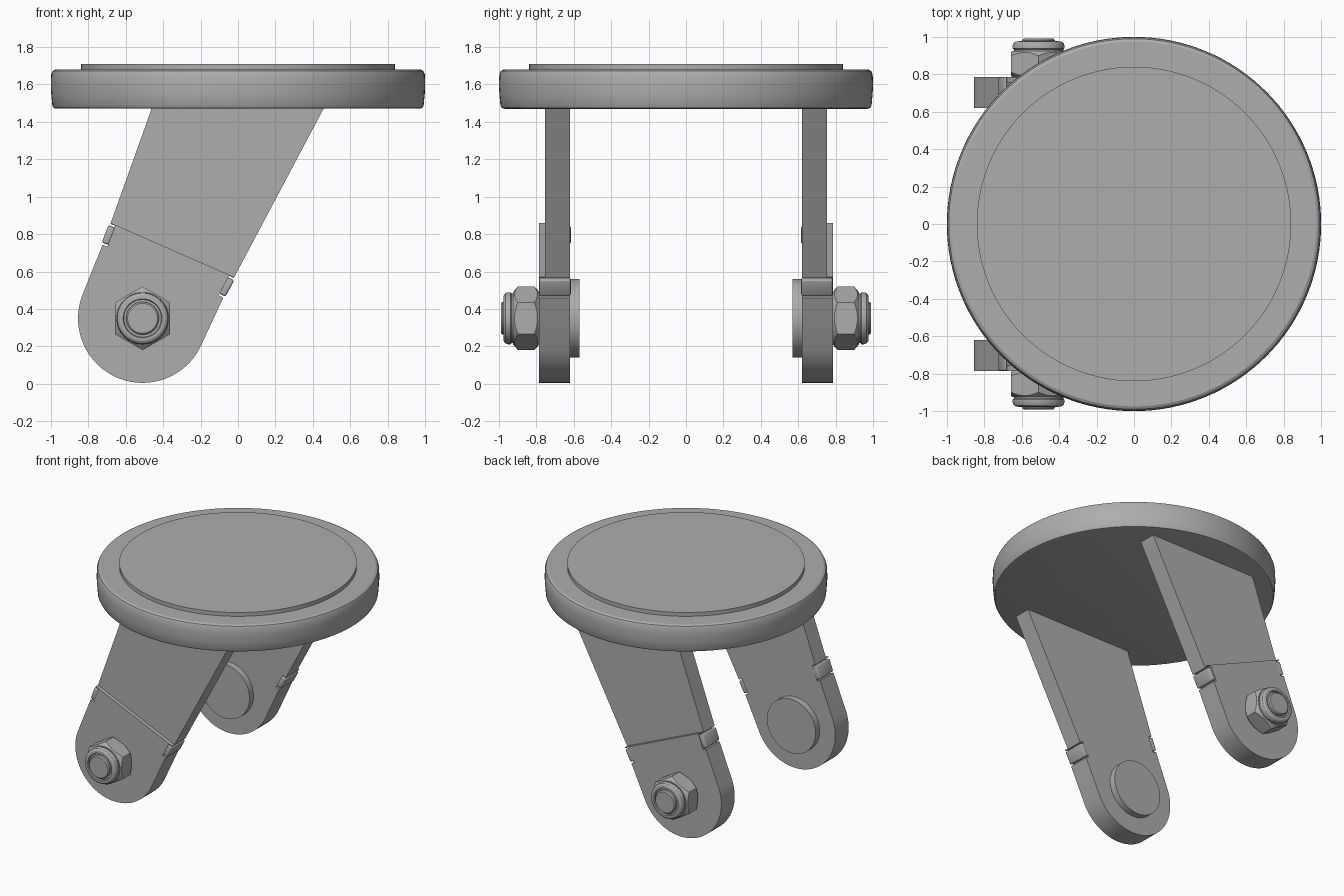
import bpy, bmesh
from math import sin, cos, tan, pi, radians
from mathutils import Vector, Matrix

if "Cube" in bpy.data.objects:
    bpy.data.objects.remove(bpy.data.objects["Cube"])

grey = bpy.data.materials.new("steel_grey")
grey.use_nodes = True
grey.diffuse_color = (0.42, 0.42, 0.42, 1)
grey.node_tree.nodes["Principled BSDF"].inputs["Base Color"].default_value = grey.diffuse_color

AXLE = Vector((-0.51, 0, 0.35))
PLATE_R = 0.345
INNER, CORE, OUTER = 0.62, 0.755, 0.785


def finish(name, bm, paired=False, angle=28):
    """Turn a bmesh into a shaded object, mirrored front to back if paired."""
    bmesh.ops.recalc_face_normals(bm, faces=bm.faces)
    mesh = bpy.data.meshes.new(name)
    bm.to_mesh(mesh)
    bm.free()
    mesh.materials.append(grey)
    obj = bpy.data.objects.new(name, mesh)
    bpy.context.collection.objects.link(obj)
    bpy.ops.object.select_all(action="DESELECT")
    obj.select_set(True)
    bpy.context.view_layer.objects.active = obj
    bpy.ops.object.shade_smooth_by_angle(angle=radians(angle))
    if paired:
        mirror = obj.modifiers.new("front_copy", "MIRROR")
        mirror.use_axis = (False, True, False)
        mirror.use_mirror_merge = False
    return obj


def loft(name, rings, place, steps, **kw):
    """Closed turned part; each ring maps an angle to (radius, height)."""
    bm = bmesh.new()
    loops = []
    for ring in rings:
        loop = []
        for i in range(steps):
            a = 2 * pi * i / steps
            r, h = ring(a)
            loop.append(bm.verts.new(place(r * sin(a), r * cos(a), h)))
        loops.append(loop)
    for low, high in zip(loops, loops[1:]):
        for i in range(steps):
            j = (i + 1) % steps
            bm.faces.new((low[i], low[j], high[j], high[i]))
    bm.faces.new(loops[0])
    bm.faces.new(loops[-1])
    return finish(name, bm, **kw)


def upright(u, v, h):
    return Vector((u, v, h))


def on_axle(u, v, h):
    return Vector((AXLE.x + u, h, AXLE.z + v))


def turned(profile):
    return [lambda a, p=p: p for p in profile]


def slab(name, outline, y0, y1):
    """Extrude an x-z outline between two depths."""
    bm = bmesh.new()
    face = bm.faces.new([bm.verts.new((x, y0, z)) for x, z in outline])
    out = bmesh.ops.extrude_face_region(bm, geom=[face])
    verts = [g for g in out["geom"] if isinstance(g, bmesh.types.BMVert)]
    bmesh.ops.translate(bm, verts=verts, vec=(0, y1 - y0, 0))
    return finish(name, bm, paired=True)


def tab(name, top, along, outward):
    """Rounded tab folded round the edge of the leg."""
    along, outward = Vector(along).normalized(), Vector(outward).normalized()
    centre = Vector(top) + along * 0.065 - outward * 0.012
    centre.y = (INNER - 0.004 + OUTER) / 2
    basis = Matrix((outward, (0, 1, 0), along)).transposed().to_4x4()
    size = Matrix.Diagonal((0.04, OUTER - INNER + 0.004, 0.1, 1))
    bm = bmesh.new()
    bmesh.ops.create_cube(bm, size=1, matrix=Matrix.Translation(centre) @ basis @ size)
    bmesh.ops.bevel(bm, geom=bm.edges[:], offset=0.012, segments=3,
                    profile=0.5, affect="EDGES")
    finish(name, bm, paired=True)


# Round top plate with softened rims and a raised disc
loft("top_plate", turned([(0.97, 1.47), (0.985, 1.474), (0.992, 1.487), (0.998, 1.55),
                          (1, 1.6), (0.998, 1.655), (0.99, 1.672), (0.975, 1.68)]),
     upright, 128)
loft("raised_disc", turned([(0.84, 1.675), (0.84, 1.71)]), upright, 128)

# Leg outlines: round foot, with a notch for a tab in each sloping edge
left_top, right_top = Vector((-0.68, 0.86)), Vector((-0.02, 0.57))
left_dir = Vector((-0.35, -0.937))
right_dir = Vector((-0.47, -0.883))
left_out = Vector((-0.937, 0.35))
right_out = Vector((0.883, -0.47))


def notch(top, along, outward):
    a, b = top + along * 0.006, top + along * 0.125
    return [a, a - outward * 0.028, b - outward * 0.028, b]


start, end = radians(-28), radians(-200.5)
foot = []
for i in range(37):
    a = start + (end - start) * i / 36
    foot.append((AXLE.x + PLATE_R * cos(a), AXLE.z + PLATE_R * sin(a)))
lower = notch(right_top, right_dir, right_out) + foot + \
    notch(left_top, left_dir, left_out)[::-1]
slab("leg", [(-0.46, 1.475), (0.46, 1.475), right_top] + lower + [left_top], INNER, CORE)
slab("outer_plate", [right_top] + lower + [left_top], CORE - 0.003, OUTER)

# Folded tabs on both edges
for side, top, along, outward in (("left", right_top, right_dir, right_out),
                                  ("right", left_top, left_dir, left_out)):
    tab(side + "_tab", (top.x, 0, top.y), (along.x, 0, along.y), (outward.x, 0, outward.y))

# Axle bolt: flat inner head and threaded end
loft("bolt_head", turned([(0.21, 0.57), (0.21, INNER + 0.005)]), on_axle, 64, paired=True)
loft("bolt_end", turned([(0.088, 0.75), (0.088, 0.982), (0.08, 0.99)]),
     on_axle, 48, paired=True)

# Hexagonal nut with conical chamfers at both ends
HEX_R = 0.17
FLAT = HEX_R * cos(pi / 6)


def hex_radius(a):
    return FLAT / cos((a % (pi / 3)) - pi / 6)


def chamfer(end, sign):
    return lambda a: (hex_radius(a), end + sign * (0.008 + 0.8 * (hex_radius(a) - FLAT)))


loft("nut", [lambda a: (FLAT - 0.008, OUTER - 0.002), chamfer(OUTER, 1),
             chamfer(0.925, -1), lambda a: (FLAT - 0.008, 0.925)],
     on_axle, 48, paired=True)

# Rounded locking collar on the nut
loft("nut_collar", turned([(0.132, 0.92), (0.132, 0.932), (0.139, 0.938), (0.139, 0.952),
                           (0.134, 0.966), (0.122, 0.975), (0.104, 0.977), (0.1, 0.965)]),
     on_axle, 48, paired=True)
